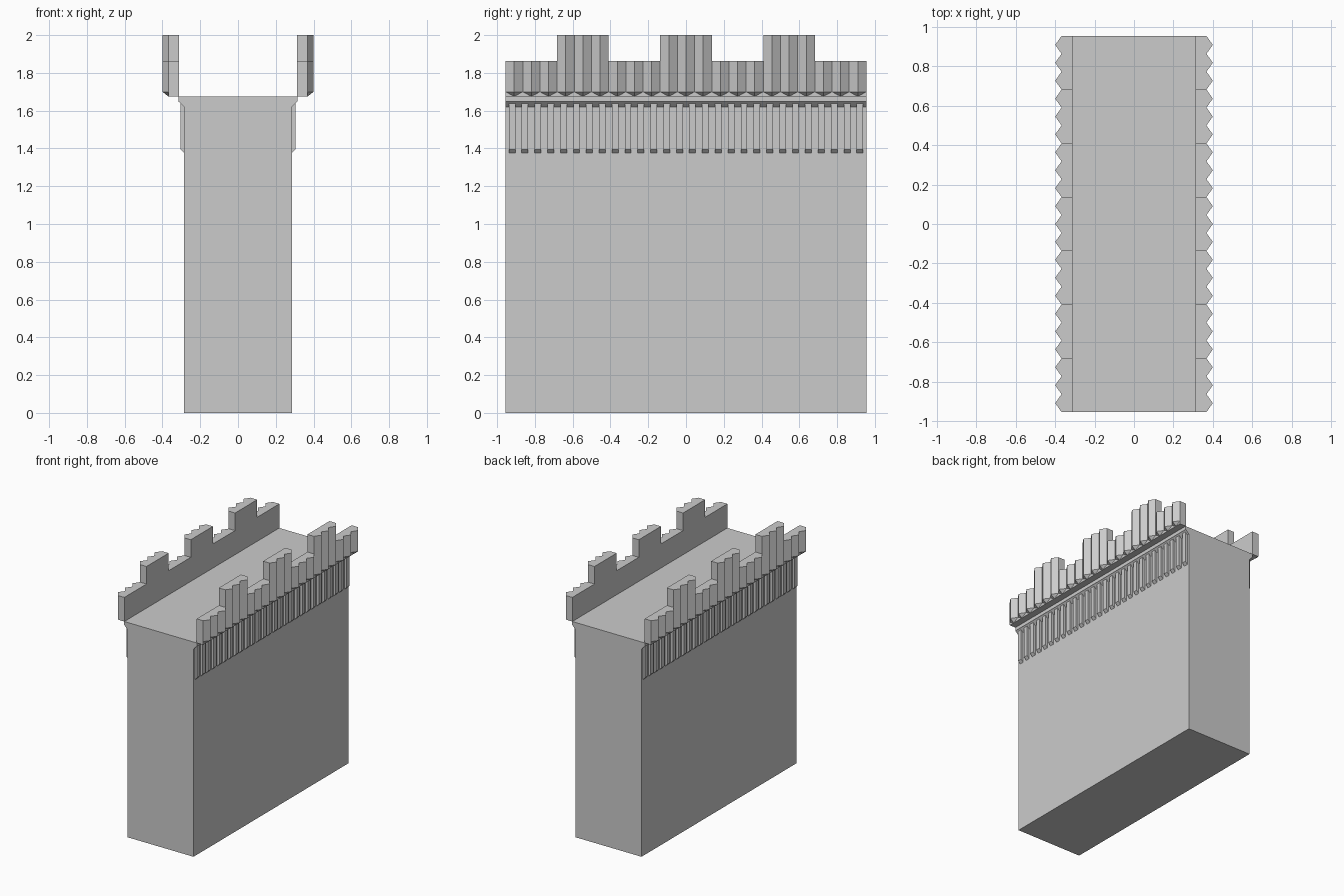
import bpy
import bmesh

if "Cube" in bpy.data.objects:
    bpy.data.objects.remove(bpy.data.objects["Cube"])

HALF_LEN = 0.955
BODY_X = 0.285      # wall face
LEDGE_X = 0.315     # ledge face and inner parapet face
VALLEY_X = 0.368    # groove depth of the pleated parapet
TIP_X = 0.40
DECK_Z = 1.675

stone = bpy.data.materials.new("grey stone")
stone.use_nodes = True
colour = (0.6, 0.6, 0.6, 1)
stone.diffuse_color = colour
stone.node_tree.nodes["Principled BSDF"].inputs["Base Color"].default_value = colour


def finish(name, bm):
    bmesh.ops.recalc_face_normals(bm, faces=bm.faces)
    mesh = bpy.data.meshes.new(name)
    bm.to_mesh(mesh)
    bm.free()
    mesh.materials.append(stone)
    obj = bpy.data.objects.new(name, mesh)
    bpy.context.collection.objects.link(obj)
    return obj


def extrude(bm, points, offset):
    face = bm.faces.new([bm.verts.new(p) for p in points])
    ext = bmesh.ops.extrude_face_region(bm, geom=[face], use_keep_orig=True)
    moved = [v for v in ext["geom"] if isinstance(v, bmesh.types.BMVert)]
    bmesh.ops.translate(bm, verts=moved, vec=offset)


def mirror_x(obj):
    obj.modifiers.new("both sides", 'MIRROR').use_axis[0] = True


# Wall body with the overhanging ledge, one profile along y
half = [(BODY_X, 0), (BODY_X, 1.62), (0.31, 1.645), (LEDGE_X, 1.648), (LEDGE_X, DECK_Z)]
profile = half + [(-x, z) for x, z in reversed(half)]
bm = bmesh.new()
extrude(bm, [(x, -HALF_LEN, z) for x, z in profile], (0, 2 * HALF_LEN, 0))
finish("wall_body", bm)

# Row of slim corbels under the ledge
COUNT = 28
pitch = 2 * HALF_LEN / COUNT
width = 0.034
bm = bmesh.new()
for i in range(COUNT):
    y = -HALF_LEN + (i + 0.5) * pitch - width / 2
    side = [(BODY_X - 0.005, 1.375), (BODY_X, 1.375), (0.304, 1.395),
            (0.304, 1.648), (BODY_X - 0.005, 1.648)]
    extrude(bm, [(x, y, z) for x, z in side], (0, width, 0))
mirror_x(finish("corbels", bm))

# Stepped parapet: seven sections of three pleats, alternately low and tall
SECTIONS = 7
PLEATS = 3
section = 2 * HALF_LEN / SECTIONS
pleat = section / PLEATS
LIP_Z = 1.70
bm = bmesh.new()
for s in range(SECTIONS):
    top = 2.0 if s % 2 else 1.863
    y0 = -HALF_LEN + s * section
    rect = [(LEDGE_X - 0.003, y0), (VALLEY_X, y0),
            (VALLEY_X, y0 + section), (LEDGE_X - 0.003, y0 + section)]
    extrude(bm, [(x, y, DECK_Z) for x, y in rect], (0, 0, top - DECK_Z))
    for p in range(PLEATS):
        a = y0 + p * pleat
        mid, b = a + pleat / 2, a + pleat
        plan = [(VALLEY_X, a), (TIP_X, mid), (VALLEY_X, b)]
        low = [bm.verts.new((x, y, LIP_Z)) for x, y in plan]
        high = [bm.verts.new((x, y, top)) for x, y in plan]
        point = bm.verts.new((VALLEY_X, mid, DECK_Z))
        bm.faces.new(high)
        for i in range(2):
            bm.faces.new([low[i], low[i + 1], high[i + 1], high[i]])
            bm.faces.new([low[i + 1], low[i], point])
        bm.faces.new([low[0], high[0], high[2], low[2], point])
mirror_x(finish("parapets", bm))
